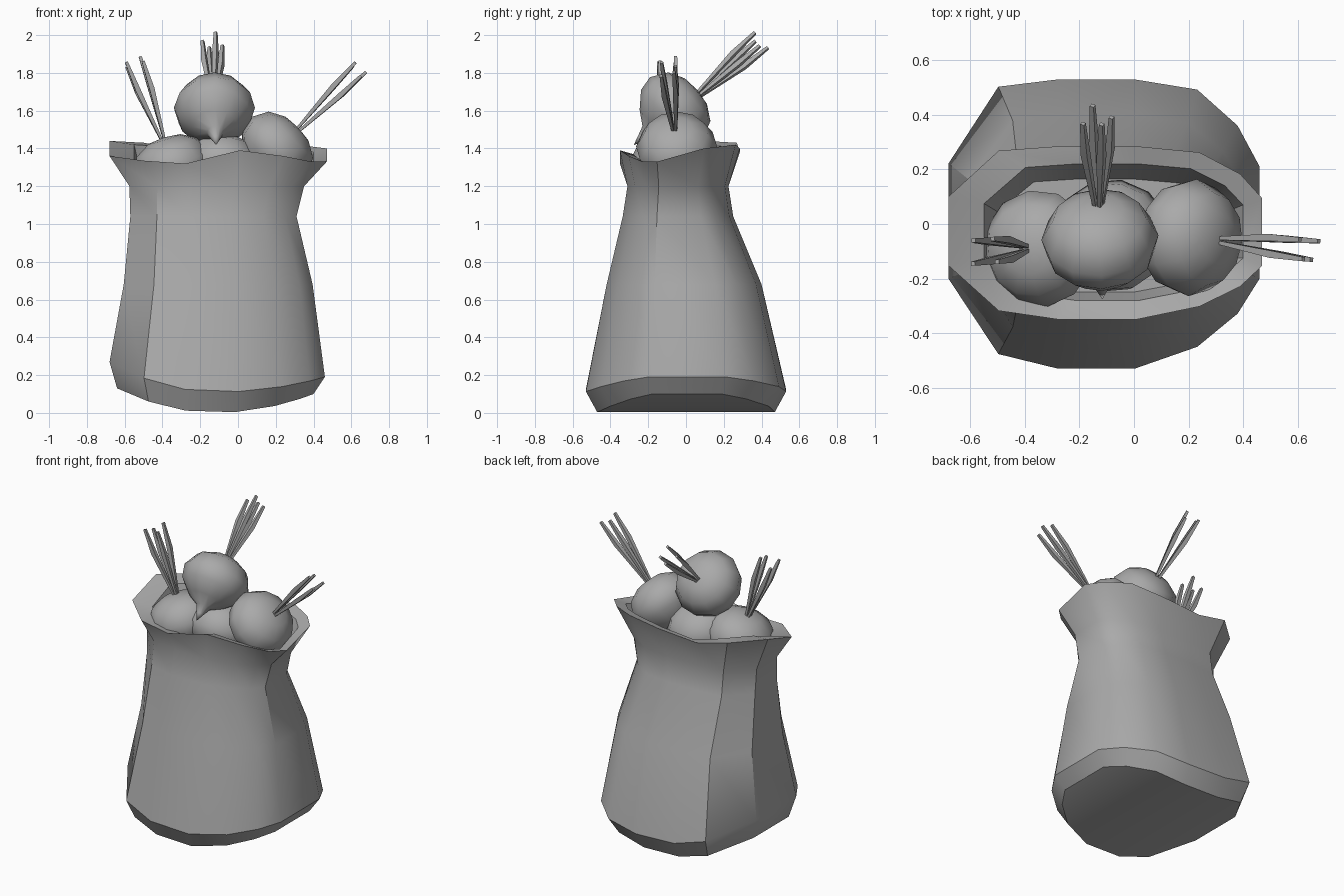
import bpy, bmesh, math
from mathutils import Vector

cube = bpy.data.objects.get("Cube")
if cube:
    bpy.data.objects.remove(cube, do_unlink=True)

grey = bpy.data.materials.new("plain grey")
grey.use_nodes = True
grey.diffuse_color = (0.4, 0.4, 0.4, 1)
grey.node_tree.nodes["Principled BSDF"].inputs["Base Color"].default_value = (0.4, 0.4, 0.4, 1)


def finish(bm, name, angle):
    bmesh.ops.recalc_face_normals(bm, faces=bm.faces)
    mesh = bpy.data.meshes.new(name)
    bm.to_mesh(mesh)
    bm.free()
    mesh.materials.append(grey)
    obj = bpy.data.objects.new(name, mesh)
    bpy.context.collection.objects.link(obj)
    bpy.ops.object.select_all(action='DESELECT')
    obj.select_set(True)
    bpy.context.view_layer.objects.active = obj
    bpy.ops.object.shade_smooth_by_angle(angle=math.radians(angle))
    return obj


def bridge(bm, low, high):
    n = len(low)
    for i in range(n):
        j = (i + 1) % n
        bm.faces.new((low[i], low[j], high[j], high[i]))


# Sack: one cushion-shaped outline, fitted to a stack of rings
OUTLINE = [(-1, .42), (-.68, .95), (-.3, 1), (.2, 1), (.6, .93), (.86, .68), (1, .4),
           (1, -.38), (.86, -.62), (.6, -.85), (.2, -1), (-.3, -1), (-.68, -.9), (-1, -.38)]
RIM = [1.44, 1.43, 1.38, 1.40, 1.42, 1.41, 1.40, 1.33, 1.33, 1.36, 1.39, 1.32, 1.335, 1.36]


def ring(bm, x0, x1, y0, y1, z, left=0, right=0):
    """Heights come from z (number or list), lifted towards the two sides."""
    verts = []
    for i, (u, v) in enumerate(OUTLINE):
        height = z[i] if isinstance(z, list) else z
        height += (left if u < 0 else right) * u * u
        verts.append(bm.verts.new(((x0 + x1) / 2 + u * (x1 - x0) / 2,
                                   (y0 + y1) / 2 + v * (y1 - y0) / 2, height)))
    return verts


def strip_cap(bm, loop):
    last = len(loop) - 1
    for i in range(last // 2):
        bm.faces.new((loop[i], loop[i + 1], loop[last - i - 1], loop[last - i]))


bm = bmesh.new()
rings = [
    ring(bm, -.64, .40, -.47, .47, 0, .13, .10),
    ring(bm, -.68, .46, -.53, .53, .11, .16, .08),
    ring(bm, -.605, .395, -.42, .40, .68),
    ring(bm, -.57, .31, -.335, .25, 1.04),
    ring(bm, -.575, .35, -.31, .225, 1.2),
    ring(bm, -.68, .47, -.35, .285, RIM),
    ring(bm, -.55, .40, -.28, .22, [z - .02 for z in RIM]),
    ring(bm, -.50, .33, -.25, .165, 1.2),
]
for low, high in zip(rings, rings[1:]):
    bridge(bm, low, high)
strip_cap(bm, rings[0])
strip_cap(bm, rings[-1])
finish(bm, "sack", 35)

# Beets: a lathed bulb with a flattened crown and a tapering root
BULB = [(.09, .135), (.17, .09), (.215, .0), (.195, -.08), (.12, -.155),
        (.045, -.2), (.022, -.25)]


def beet(name, centre, axis):
    centre = Vector(centre)
    turn = Vector(axis).to_track_quat('Z', 'Y')
    bm = bmesh.new()
    loops = []
    for r, h in BULB:
        loops.append([bm.verts.new(centre + turn @ Vector(
            (r * math.cos(a * math.tau / 12), r * math.sin(a * math.tau / 12), h)))
            for a in range(12)])
    for low, high in zip(loops, loops[1:]):
        bridge(bm, low, high)
    for loop, h in ((loops[0], .145), (loops[-1], -.3)):
        tip = bm.verts.new(centre + turn @ Vector((0, 0, h)))
        for i in range(12):
            bm.faces.new((loop[i], loop[(i + 1) % 12], tip))
    finish(bm, name, 60)


# Leaf stalks: four thin four-sided stems spreading from the crown
def stalks(name, base, tip, spread, twist):
    base, tip = Vector(base), Vector(tip)
    turn = (tip - base).to_track_quat('Z', 'Y')
    length = (tip - base).length
    bm = bmesh.new()
    for k in range(4):
        a = twist + k * math.pi / 2
        out = Vector((math.cos(a), math.sin(a), 0))
        reach = length * (1 + (.03 if k % 2 else -.03))
        loops = []
        for t, offset, r in ((0, .01, .009), (.65, spread * .85, .019), (1, spread, .011)):
            mid = out * offset + Vector((0, 0, t * reach))
            loops.append([bm.verts.new(base + turn @ (mid + r * Vector(
                (math.cos(a + c * math.pi / 2), math.sin(a + c * math.pi / 2), 0))))
                for c in range(4)])
        for low, high in zip(loops, loops[1:]):
            bridge(bm, low, high)
        bm.faces.new(loops[0])
        bm.faces.new(loops[-1])
    finish(bm, name, 30)


beet("top_beet", (-.125, -.05, 1.615), (-.03, .75, .65))
beet("right_beet", (-.35, -.09, 1.32), (-.3, -.05, .95))
beet("left_beet", (.215, -.05, 1.41), (.72, -.05, .69))
beet("middle_beet", (-.08, -.04, 1.32), (.05, .3, .95))

stalks("top_stalks", (-.13, .05, 1.67), (-.135, .39, 1.965), .055, .3)
stalks("right_stalks", (-.395, -.09, 1.44), (-.55, -.10, 1.86), .06, .8)
stalks("left_stalks", (.31, -.06, 1.49), (.64, -.095, 1.82), .05, .8)
